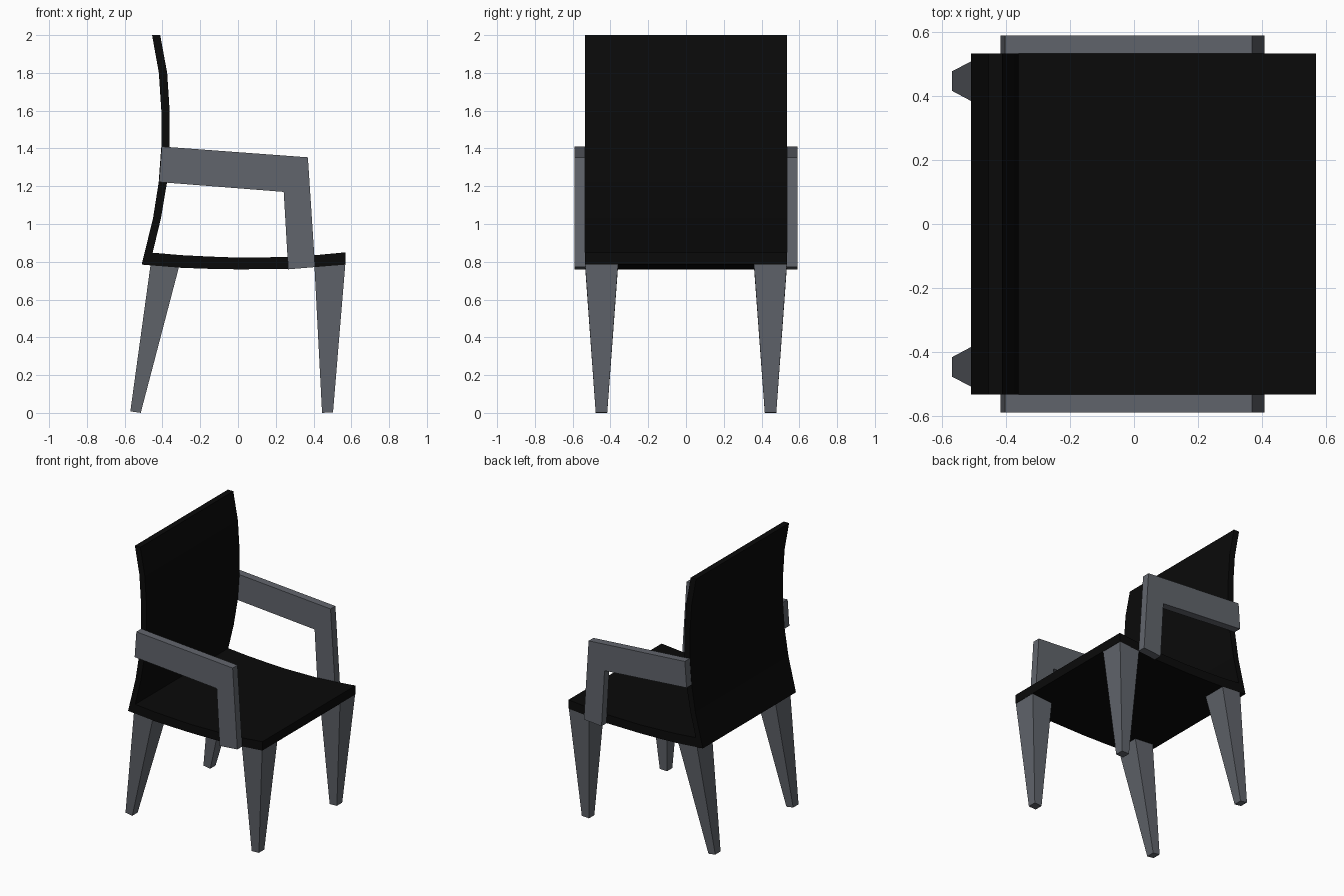
import bpy, bmesh

if "Cube" in bpy.data.objects:
    bpy.data.objects.remove(bpy.data.objects["Cube"])


def material(name, color):
    m = bpy.data.materials.new(name)
    m.diffuse_color = color
    m.use_nodes = True
    m.node_tree.nodes["Principled BSDF"].inputs["Base Color"].default_value = m.diffuse_color
    return m


black = material("black", (0.003, 0.003, 0.003, 1))
grey = material("dark_grey", (0.12, 0.13, 0.15, 1))


def finish(name, bm, mat):
    bmesh.ops.recalc_face_normals(bm, faces=bm.faces)
    me = bpy.data.meshes.new(name)
    bm.to_mesh(me)
    bm.free()
    me.materials.append(mat)
    ob = bpy.data.objects.new(name, me)
    bpy.context.collection.objects.link(ob)
    return ob


def strip(name, inner, outer, y0, y1, mat):
    """Solid between two matching xz lines, extruded from y0 to y1."""
    bm = bmesh.new()
    faces = []
    for i in range(len(inner) - 1):
        quad = (inner[i], inner[i + 1], outer[i + 1], outer[i])
        faces.append(bm.faces.new([bm.verts.new((x, y0, z)) for x, z in quad]))
    bmesh.ops.remove_doubles(bm, verts=bm.verts, dist=1e-5)
    ext = bmesh.ops.extrude_face_region(bm, geom=list(bm.faces), use_keep_orig=True)
    verts = [g for g in ext["geom"] if isinstance(g, bmesh.types.BMVert)]
    bmesh.ops.translate(bm, verts=verts, vec=(0, y1 - y0, 0))
    return finish(name, bm, mat)


def leg(name, bottom, top):
    """Tapered four-sided leg; each end is (x0, x1, y0, y1, z at x0, z at x1)."""
    bm = bmesh.new()
    rings = []
    for x0, x1, y0, y1, z0, z1 in (bottom, top):
        rings.append([bm.verts.new(p) for p in
                      ((x0, y0, z0), (x1, y0, z1), (x1, y1, z1), (x0, y1, z0))])
    for r in rings:
        bm.faces.new(r)
    a, b = rings
    for i in range(4):
        j = (i + 1) % 4
        bm.faces.new((a[i], a[j], b[j], b[i]))
    return finish(name, bm, grey)


def mirror_y(ob):
    mod = ob.modifiers.new("mirror", 'MIRROR')
    mod.use_axis = (False, True, False)


# Curved seat and backrest, one continuous bent sheet
inner = [(0.57, 0.85), (0.41, 0.835), (0.26, 0.825), (0, 0.822), (-0.16, 0.828),
         (-0.3, 0.835), (-0.452, 0.848), (-0.408, 1.03), (-0.376, 1.22),
         (-0.362, 1.41), (-0.362, 1.6), (-0.375, 1.8), (-0.412, 2.0)]
outer = [(0.57, 0.785), (0.41, 0.772), (0.26, 0.762), (0, 0.76), (-0.16, 0.763),
         (-0.3, 0.768), (-0.51, 0.785), (-0.45, 1.03), (-0.42, 1.22),
         (-0.406, 1.41), (-0.406, 1.6), (-0.419, 1.8), (-0.455, 2.0)]
strip("seat_and_back", inner, outer, -0.534, 0.534, black)

# Armrests with front posts
arm_top = [(-0.404, 1.41), (0.37, 1.353), (0.408, 0.772)]
arm_under = [(-0.418, 1.222), (0.242, 1.17), (0.266, 0.76)]
mirror_y(strip("armrest", arm_top, arm_under, 0.534, 0.59, grey))

# Tapered legs
mirror_y(leg("front_leg", (0.445, 0.503, 0.417, 0.478, 0.0, 0.003),
             (0.405, 0.568, 0.36, 0.534, 0.773, 0.786)))
mirror_y(leg("back_leg", (-0.57, -0.515, 0.417, 0.478, 0.008, 0.0),
             (-0.463, -0.313, 0.36, 0.534, 0.784, 0.771)))
